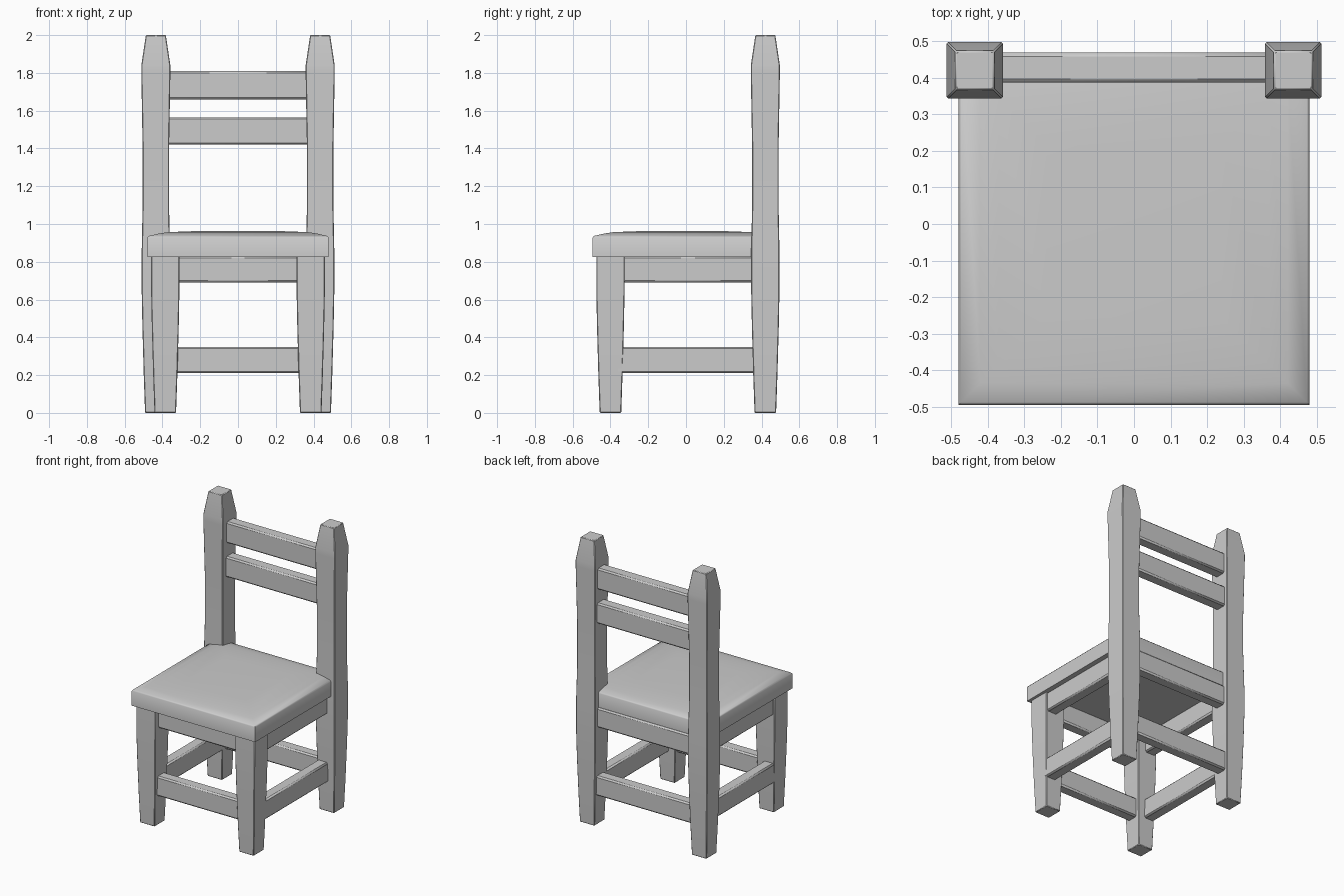
import bpy
import bmesh
import math

default = bpy.data.objects.get("Cube")
if default:
    bpy.data.objects.remove(default, do_unlink=True)

wood = bpy.data.materials.new("grey_wood")
wood.use_nodes = True
GREY = (0.6, 0.6, 0.6, 1)
wood.diffuse_color = GREY
wood.node_tree.nodes["Principled BSDF"].inputs["Base Color"].default_value = GREY


def loft(name, rings, bevel=0.01, angle=50):
    """Stack of rectangles (x0, x1, y0, y1, z), capped at both ends."""
    bm = bmesh.new()
    loops = []
    for x0, x1, y0, y1, z in rings:
        corners = ((x0, y0), (x1, y0), (x1, y1), (x0, y1))
        loops.append([bm.verts.new((x, y, z)) for x, y in corners])
    for a, b in zip(loops, loops[1:]):
        for i in range(4):
            j = (i + 1) % 4
            bm.faces.new((a[i], a[j], b[j], b[i]))
    bm.faces.new(loops[0][::-1])
    bm.faces.new(loops[-1])
    mesh = bpy.data.meshes.new(name)
    bm.to_mesh(mesh)
    bm.free()
    mesh.materials.append(wood)
    obj = bpy.data.objects.new(name, mesh)
    bpy.context.collection.objects.link(obj)
    if bevel:
        mod = obj.modifiers.new("soft_edges", "BEVEL")
        mod.width = bevel
        mod.limit_method = "ANGLE"
        mod.angle_limit = math.radians(40)
    bpy.ops.object.select_all(action="DESELECT")
    obj.select_set(True)
    bpy.context.view_layer.objects.active = obj
    bpy.ops.object.shade_smooth_by_angle(angle=math.radians(angle))
    return obj


def post(name, x, y, profile):
    """Square post from (half width, height) pairs."""
    loft(name, [(x - w, x + w, y - w, y + w, z) for w, z in profile], 0.004, 35)


def rail(name, x, y, z0, z1, half_x, half_y):
    box = (x - half_x, x + half_x, y - half_y, y + half_y)
    loft(name, [box + (z0,), box + (z1,)])


# Legs, tapered to the foot; the rear pair continues up as back posts
foot = [(0.057, 0), (0.064, 0.2), (0.071, 0.45), (0.075, 0.65)]
for side, s in (("left", 1), ("right", -1)):
    post("front_leg_" + side, s * 0.385, -0.40, foot + [(0.075, 0.84)])
    post("back_post_" + side, s * 0.435, 0.42,
         foot + [(0.075, 0.85), (0.070, 1.1), (0.070, 1.4),
                 (0.077, 1.8), (0.077, 1.84), (0.053, 2.0)])

# Seat aprons and lower stretchers on all four sides
for level, z0, z1 in (("apron", 0.69, 0.83), ("stretcher", 0.21, 0.35)):
    rail("front_" + level, 0, -0.40, z0, z1, 0.35, 0.04)
    rail("back_" + level, 0, 0.427, z0, z1, 0.40, 0.04)
    rail("left_" + level, 0.41, 0.01, z0, z1, 0.04, 0.38)
    rail("right_" + level, -0.41, 0.01, z0, z1, 0.04, 0.38)

# Backrest slats
rail("lower_slat", 0, 0.427, 1.42, 1.565, 0.40, 0.041)
rail("upper_slat", 0, 0.427, 1.66, 1.81, 0.40, 0.041)

# Seat with a gently domed top
seat_levels = [(0, 0.825), (0, 0.928), (0.008, 0.937), (0.06, 0.949),
               (0.11, 0.957), (0.24, 0.962)]
loft("seat", [(-0.48 + d, 0.48 - d, -0.495 + d, 0.455 - d, z)
              for d, z in seat_levels], 0)
